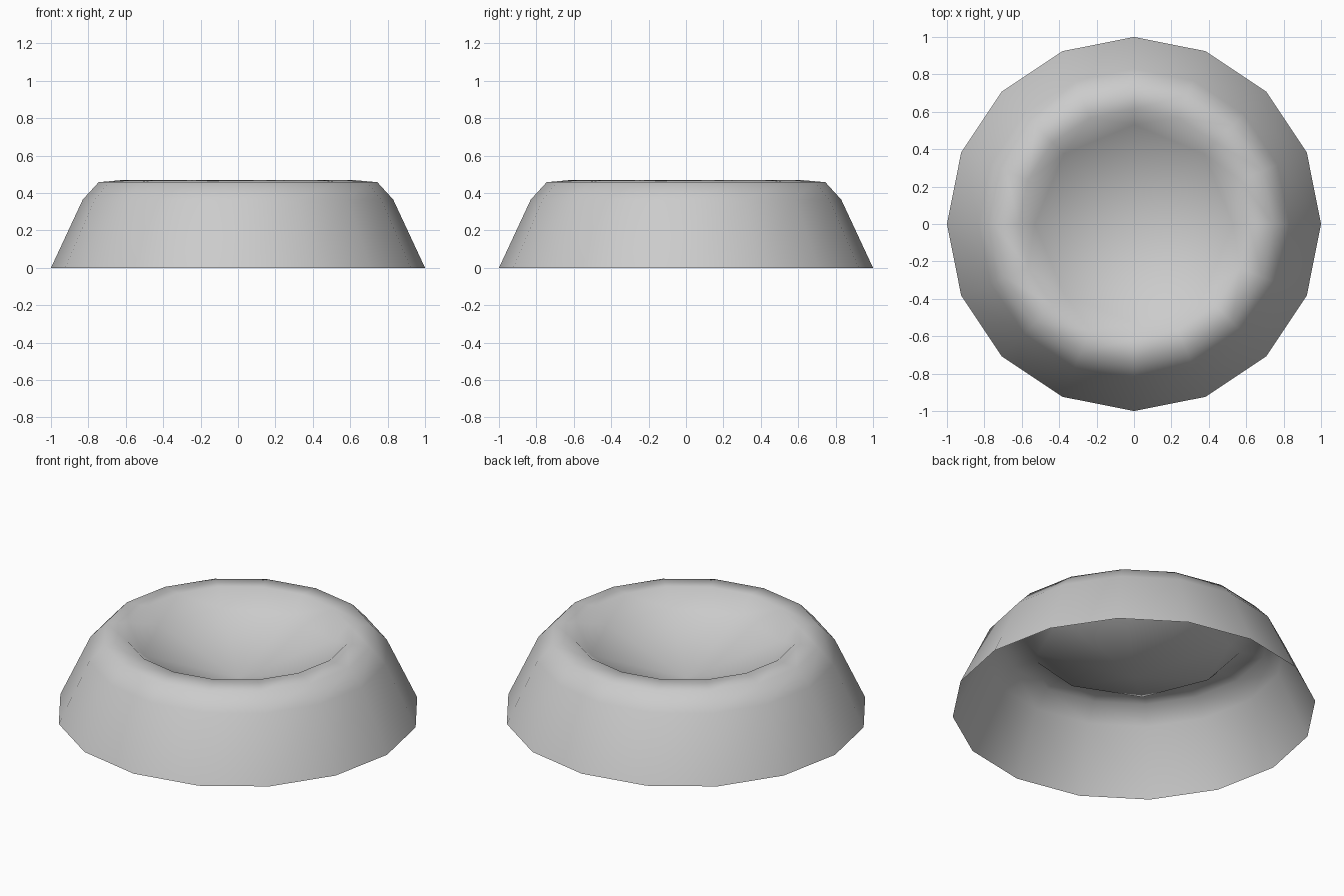
import bpy, bmesh, math

if "Cube" in bpy.data.objects:
    bpy.data.objects.remove(bpy.data.objects["Cube"])

SIDES = 16
# outer wall foot, shoulder, rim outside, rim inside
PROFILE = [(1.0, 0.0), (0.83, 0.365), (0.745, 0.458), (0.615, 0.47)]

bm = bmesh.new()


def ring(r, z, n):
    return [bm.verts.new((r * math.cos(2 * math.pi * i / n),
                          r * math.sin(2 * math.pi * i / n), z)) for i in range(n)]


# walls between rings, open underneath
rings = [ring(r, z, SIDES) for r, z in PROFILE]
for lower, upper in zip(rings, rings[1:]):
    for i in range(SIDES):
        j = (i + 1) % SIDES
        bm.faces.new((lower[i], lower[j], upper[j], upper[i]))

# inner lip drops to an eight-sided dish, which deepens to its centre
rim = rings[-1]
dish = ring(0.53, 0.38, SIDES // 2)
centre = bm.verts.new((0, 0, 0.2))
for k in range(SIDES // 2):
    a, b = dish[k], dish[(k + 1) % len(dish)]
    r0, r1, r2 = rim[2 * k], rim[2 * k + 1], rim[(2 * k + 2) % SIDES]
    bm.faces.new((r0, r1, a))
    bm.faces.new((r1, b, a))
    bm.faces.new((r1, r2, b))
    bm.faces.new((a, b, centre))

for f in bm.faces:
    f.smooth = True

mesh = bpy.data.meshes.new("round_dish")
bm.to_mesh(mesh)
bm.free()
bpy.context.collection.objects.link(bpy.data.objects.new("round_dish", mesh))
